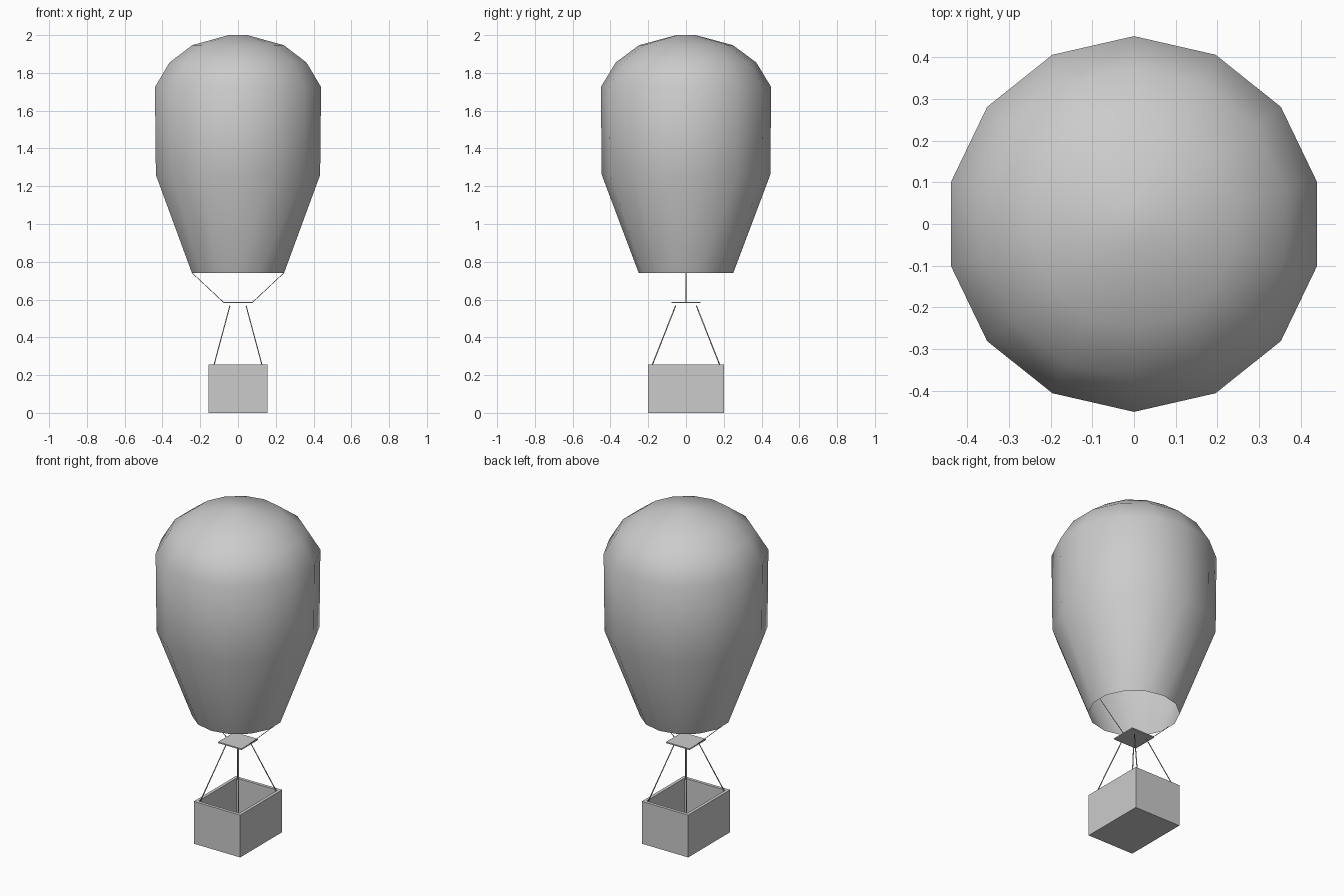
import bpy, bmesh, math
from mathutils import Vector

if "Cube" in bpy.data.objects:
    bpy.data.objects.remove(bpy.data.objects["Cube"])


def make_object(name, bm, smooth=False):
    bmesh.ops.recalc_face_normals(bm, faces=bm.faces)
    mesh = bpy.data.meshes.new(name)
    bm.to_mesh(mesh)
    bm.free()
    for p in mesh.polygons:
        p.use_smooth = smooth
    obj = bpy.data.objects.new(name, mesh)
    bpy.context.collection.objects.link(obj)
    return obj


def box(name, size, centre):
    bm = bmesh.new()
    bmesh.ops.create_cube(bm, size=1)
    bmesh.ops.scale(bm, vec=size, verts=bm.verts)
    bmesh.ops.translate(bm, vec=centre, verts=bm.verts)
    return make_object(name, bm)


def rope(name, start, end, radius):
    a, b = Vector(start), Vector(end)
    bm = bmesh.new()
    bmesh.ops.create_cone(bm, cap_ends=True, segments=6, radius1=radius,
                          radius2=radius, depth=(b - a).length)
    bm.transform(Vector((0, 0, 1)).rotation_difference(b - a).to_matrix().to_4x4())
    bmesh.ops.translate(bm, vec=(a + b) / 2, verts=bm.verts)
    return make_object(name, bm, True)


# Envelope: 14-sided open-mouthed fabric skin with a closed crown
SIDES = 14
profile = [(0.25, 0.74), (0.446, 1.26), (0.451, 1.725),
           (0.372, 1.855), (0.248, 1.947), (0.05, 2.0)]
bm = bmesh.new()
rings = []
for r, z in profile:
    angles = [math.pi / 2 + 2 * math.pi * i / SIDES for i in range(SIDES)]
    rings.append([bm.verts.new((r * math.cos(a), r * math.sin(a), z)) for a in angles])
for low, high in zip(rings, rings[1:]):
    for i in range(SIDES):
        j = (i + 1) % SIDES
        bm.faces.new((low[i], low[j], high[j], high[i]))
bm.faces.new(rings[-1])
make_object("envelope", bm, True)

# Basket: box with its top inset and pushed down to the floor
bm = bmesh.new()
bmesh.ops.create_cube(bm, size=1)
bmesh.ops.scale(bm, vec=(0.31, 0.40, 0.255), verts=bm.verts)
bmesh.ops.translate(bm, vec=(0, 0, 0.1275), verts=bm.verts)
bm.normal_update()
top = max(bm.faces, key=lambda f: f.calc_center_median().z)
bmesh.ops.inset_region(bm, faces=[top], thickness=0.027)
walls = bmesh.ops.extrude_discrete_faces(bm, faces=[top])["faces"]
bmesh.ops.translate(bm, vec=(0, 0, -0.23), verts=walls[0].verts)
make_object("basket", bm)

# Burner plate
box("burner_plate", (0.156, 0.156, 0.007), (0, 0, 0.584))

# Ropes from the plate to the mouth, and from the basket corners up
for sx in (-1, 1):
    rope("mouth_rope", (sx * 0.075, 0, 0.584), (sx * 0.244, 0, 0.742), 0.002)
    for sy in (-1, 1):
        rope("basket_rope", (sx * 0.128, sy * 0.18, 0.25),
             (sx * 0.043, sy * 0.055, 0.567), 0.003)
